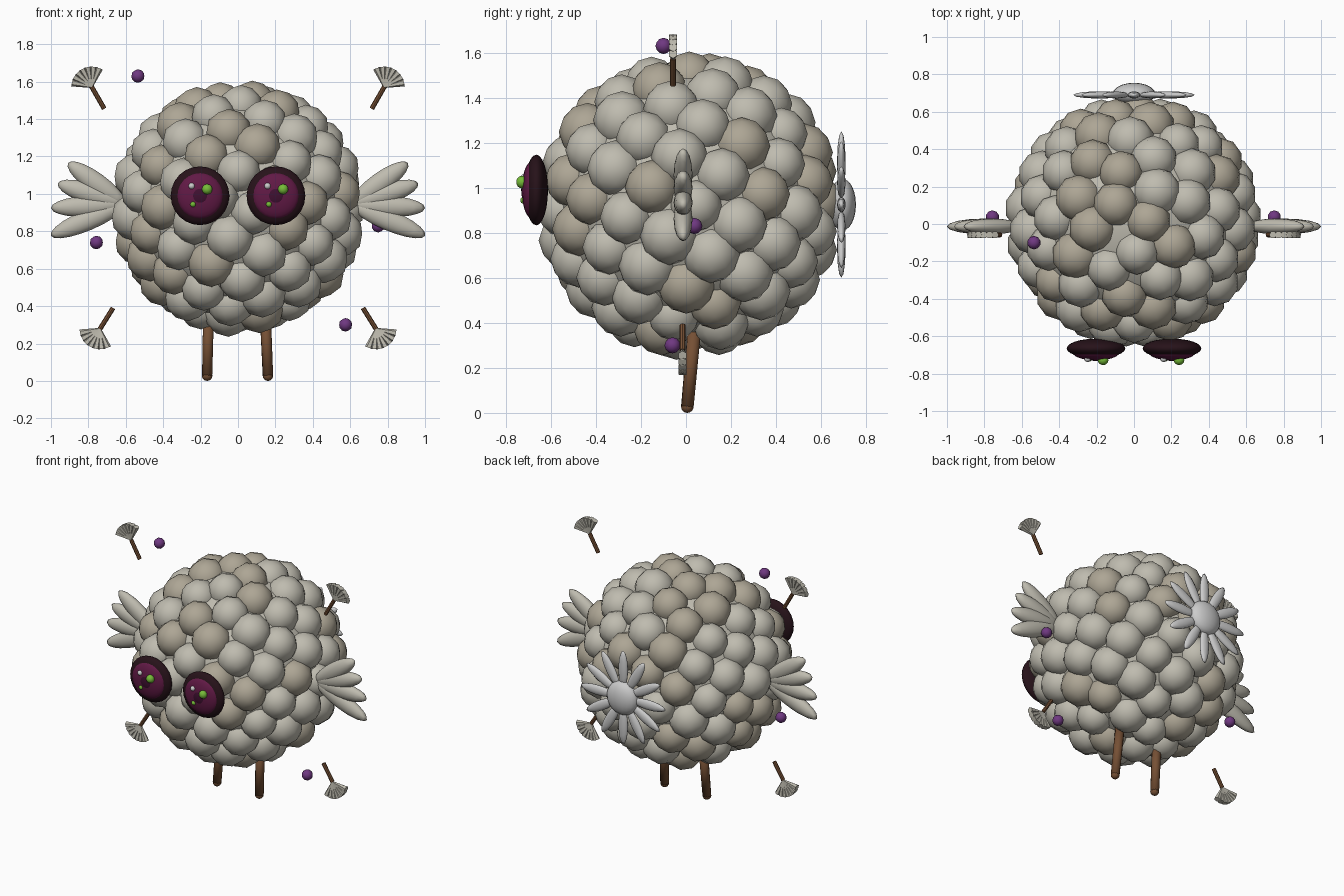
import bpy, bmesh, random
from math import sin, cos, pi, sqrt, radians
from mathutils import Vector, Matrix

if "Cube" in bpy.data.objects:
    bpy.data.objects.remove(bpy.data.objects["Cube"])

random.seed(4)


def mat(name, rgb):
    m = bpy.data.materials.new(name)
    m.diffuse_color = (*rgb, 1)
    m.use_nodes = True
    m.node_tree.nodes["Principled BSDF"].inputs["Base Color"].default_value = m.diffuse_color
    return m


WOOL = mat("wool_light", (0.52, 0.50, 0.43))
WOOL_DARK = mat("wool_dark", (0.42, 0.38, 0.30))
PETAL = mat("petal_grey", (0.52, 0.53, 0.53))
BROWN = mat("brown", (0.18, 0.08, 0.035))
RIM = mat("eye_rim", (0.02, 0.006, 0.010))
IRIS = mat("iris", (0.12, 0.010, 0.06))
PUPIL = mat("pupil", (0.05, 0.005, 0.03))
GREEN = mat("green", (0.18, 0.50, 0.04))
WHITE = mat("white", (0.75, 0.75, 0.78))
PURPLE = mat("purple", (0.16, 0.04, 0.22))


def finish(bm, name, mats, smooth=False):
    me = bpy.data.meshes.new(name)
    for f in bm.faces:
        f.smooth = smooth
    bm.to_mesh(me)
    bm.free()
    for m in mats:
        me.materials.append(m)
    ob = bpy.data.objects.new(name, me)
    bpy.context.collection.objects.link(ob)
    return ob


def ball(bm, loc, size, rot=Matrix(), seg=16, rings=10):
    """Ellipsoid with half-sizes `size`, turned by `rot`."""
    m = Matrix.Translation(loc) @ rot @ Matrix.Diagonal((*size, 1))
    bmesh.ops.create_uvsphere(bm, u_segments=seg, v_segments=rings, radius=1, matrix=m)


def puff(bm, loc, r, idx=0):
    """Low-poly ball of 80 triangles."""
    old = set(bm.faces)
    bmesh.ops.create_icosphere(bm, subdivisions=2, radius=r, matrix=Matrix.Translation(loc))
    for f in bm.faces:
        if f not in old:
            f.material_index = idx


def rod(bm, a, b, r1, r2, seg=8, idx=0):
    """Tapered cylinder from a to b."""
    a, b = Vector(a), Vector(b)
    d = b - a
    m = Matrix.Translation((a + b) / 2) @ d.to_track_quat('Z', 'Y').to_matrix().to_4x4()
    old = set(bm.faces)
    bmesh.ops.create_cone(bm, cap_ends=True, segments=seg, radius1=r1, radius2=r2,
                          depth=d.length, matrix=m)
    for f in bm.faces:
        if f not in old:
            f.material_index = idx


# Body: core ball covered in evenly spread wool puffs
C = Vector((0, 0.015, 0.925))
bm = bmesh.new()
ball(bm, C, (0.595,) * 3, seg=24, rings=16)
finish(bm, "body_core", [WOOL], True)
bm = bmesh.new()
N = 110
for i in range(N):
    z = 1 - 2 * (i + 0.5) / N
    a = i * pi * (3 - sqrt(5))
    r = sqrt(1 - z * z)
    p = C + 0.565 * Vector((r * cos(a), r * sin(a), z))
    puff(bm, p, random.uniform(0.117, 0.131), int(random.random() < 0.3))
finish(bm, "wool_puffs", [WOOL, WOOL_DARK], True)

# Eyes: flat discs with an iris, pupil and off-centre glints (same on both sides)
for side, x in (("left", -0.203), ("right", 0.203)):
    def eye_part(name, m, dx, y, dz, r, depth, seg=24):
        bm = bmesh.new()
        ball(bm, (x + dx, y, 0.99 + dz), (r, r, depth), Matrix.Rotation(pi / 2, 4, 'X'), seg, 12)
        finish(bm, f"{side}_{name}", [m], True)
    eye_part("eye_rim", RIM, 0, -0.665, 0, 0.157, 0.052)
    eye_part("eye_iris", IRIS, 0, -0.687, 0, 0.125, 0.042)
    eye_part("eye_pupil", PUPIL, 0, -0.705, 0, 0.065, 0.027)
    eye_part("eye_glint_green", GREEN, 0.038, -0.728, 0.035, 0.028, 0.026, 12)
    eye_part("eye_glint_white", WHITE, -0.045, -0.722, 0.052, 0.017, 0.016, 12)
    eye_part("eye_glint_small", GREEN, -0.038, -0.722, -0.046, 0.015, 0.014, 12)

# Wings: fans of four broad feathers
feathers = ((36, 0.375), (17, 0.375), (-3, 0.395), (-23, 0.43))
for side, s in (("left", -1), ("right", 1)):
    bm = bmesh.new()
    for deg, length in feathers:
        a = radians(deg)
        d = Vector((s * cos(a), 0, sin(a)))
        h = length * 0.5
        loc = Vector((s * 0.605, -0.013, 0.945)) + d * h
        ball(bm, loc, (h, 0.042, 0.056), Matrix.Rotation(-s * a, 4, 'Y'), 16, 10)
    finish(bm, f"{side}_wing", [WOOL], True)

# Tail flower: ring of narrow petals round a domed centre
T = Vector((0, 0.69, 0.925))
bm = bmesh.new()
for i in range(12):
    a = 2 * pi * i / 12
    ball(bm, T + 0.195 * Vector((cos(a), 0, sin(a))), (0.13, 0.019, 0.034),
         Matrix.Rotation(-a, 4, 'Y'), 12, 8)
finish(bm, "tail_petals", [PETAL], True)
bm = bmesh.new()
ball(bm, T + Vector((0, 0.005, 0)), (0.115, 0.06, 0.115), seg=20, rings=12)
finish(bm, "tail_centre", [PETAL], True)

# Legs with rounded feet
for side, top, foot in (("left", -0.157, -0.165), ("right", 0.145, 0.16)):
    bm = bmesh.new()
    rod(bm, (top, 0.038, 0.38), (foot, 0.006, 0.028), 0.030, 0.028, 12)
    ball(bm, (foot, 0.006, 0.028), (0.028,) * 3, seg=12, rings=8)
    finish(bm, f"{side}_leg", [BROWN], True)

# Floating hands and feet: stick with a fan of seven flared blades
for side, s in (("left", -1), ("right", 1)):
    for level, tip, hub, up in (("upper", (0.715, -0.058, 1.455), (0.782, -0.058, 1.572), 1),
                                ("lower", (0.668, -0.015, 0.390), (0.738, -0.015, 0.278), -1)):
        bm = bmesh.new()
        tip, hub = (Vector((s * p[0], p[1], p[2])) for p in (tip, hub))
        rod(bm, tip, hub, 0.013, 0.013, 8, 0)
        for k in range(7):
            a = radians(62 + (k - 3) * 16.5)
            d = Vector((s * cos(a), 0, up * sin(a)))
            rod(bm, hub - d * 0.005, hub + d * 0.108, 0.005, 0.021, 6, 1)
        finish(bm, f"{side}_{level}_brush", [BROWN, WOOL])

# Floating berries
for i, p in enumerate(((-0.535, -0.1, 1.63), (-0.757, 0.037, 0.74),
                       (0.575, -0.06, 0.3), (0.75, 0.037, 0.83))):
    bm = bmesh.new()
    puff(bm, p, 0.036)
    finish(bm, f"berry_{i + 1}", [PURPLE], True)
